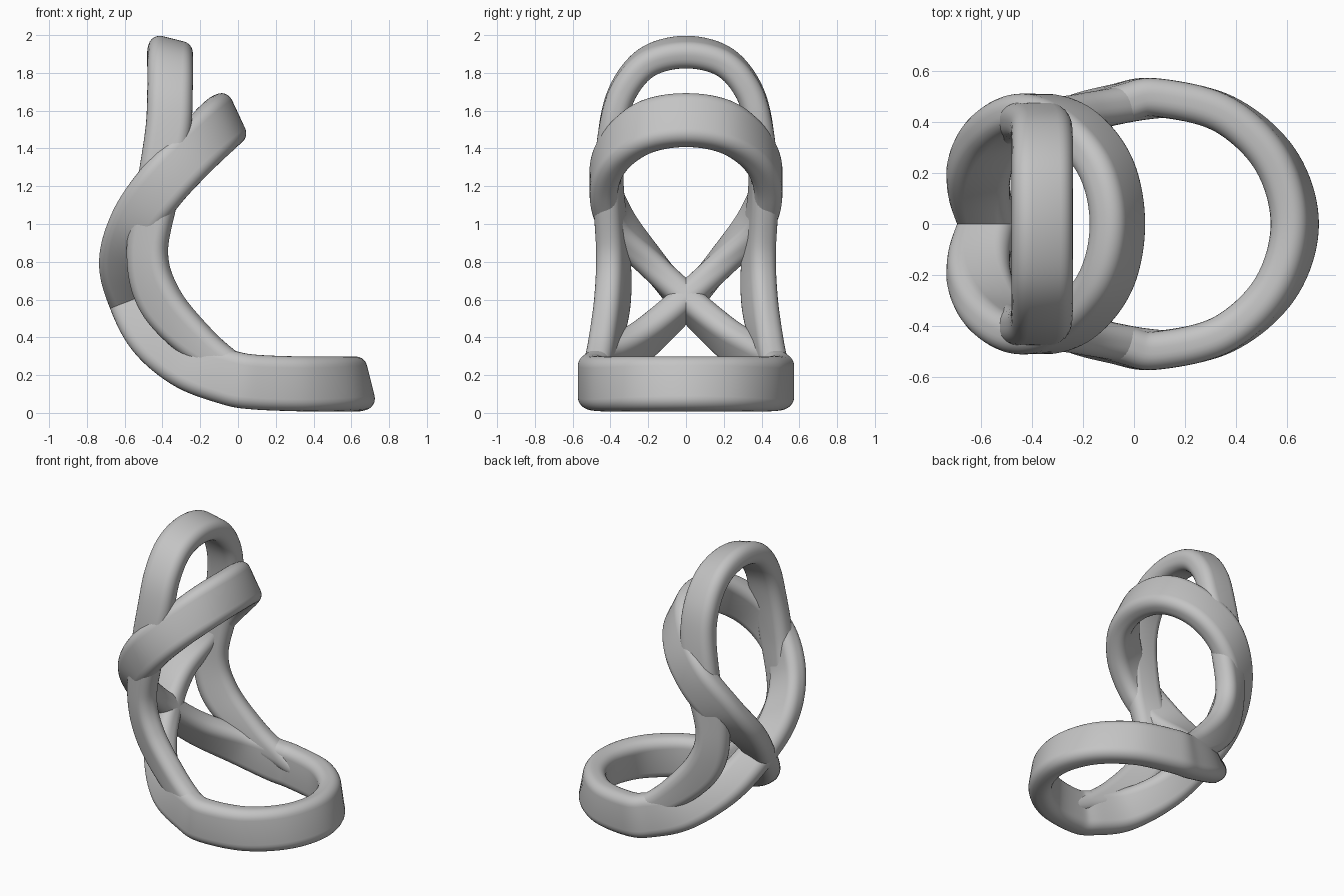
import bpy, bmesh, math
from mathutils import Vector

cube = bpy.data.objects.get("Cube")
if cube:
    bpy.data.objects.remove(cube)

grey = bpy.data.materials.new("plain_grey")
grey.use_nodes = True
COLOUR = (0.55, 0.55, 0.55, 1)
grey.diffuse_color = COLOUR
grey.node_tree.nodes["Principled BSDF"].inputs["Base Color"].default_value = COLOUR


def spline(a, b, c, d, t):
    """Smooth interpolation between b and c."""
    return [0.5 * (2 * q + (r - p) * t + (2 * p - 5 * q + 4 * r - s) * t * t
                   + (3 * q - p - 3 * r + s) * t ** 3) for p, q, r, s in zip(a, b, c, d)]


def resample(stations, closed, steps=10):
    n = len(stations)
    pick = (lambda i: stations[i % n]) if closed else (lambda i: stations[max(0, min(n - 1, i))])
    path = [spline(*(pick(i + k) for k in (-1, 0, 1, 2)), s / steps)
            for i in range(n if closed else n - 1) for s in range(steps)]
    return path if closed else path + [list(stations[-1])]


def section(width, thick, radius, arc=6):
    """Rounded rectangle outline."""
    radius = min(radius, width * 0.45, thick * 0.45)
    pts = []
    for q, (sx, sy) in enumerate([(1, 1), (-1, 1), (-1, -1), (1, -1)]):
        for k in range(arc + 1):
            ang = (q + k / arc) * math.pi / 2
            pts.append((sx * (width / 2 - radius) + radius * math.cos(ang),
                        sy * (thick / 2 - radius) + radius * math.sin(ang)))
    return pts


def band(name, stations, closed, thick):
    """Sweep a rounded bar; stations are x, y, z, width angle, width, sideways tilt."""
    path = resample(stations, closed)
    n = len(path)
    bm = bmesh.new()
    rings = []
    for i, (x, y, z, ang, width, tilt) in enumerate(path):
        before = path[i - 1] if closed or i else path[0]
        after = path[(i + 1) % n] if closed else path[min(i + 1, n - 1)]
        tangent = (Vector(after[:3]) - Vector(before[:3])).normalized()
        a = math.radians(ang)
        normal = tangent.cross(Vector((math.cos(a), tilt, math.sin(a)))).normalized()
        across = normal.cross(tangent)
        rings.append([bm.verts.new(Vector((x, y, z)) + across * u + normal * v)
                      for u, v in section(width, thick, 0.062)])
    for i in range(n if closed else n - 1):
        r, s = rings[i], rings[(i + 1) % n]
        for j in range(len(r)):
            k = (j + 1) % len(r)
            bm.faces.new((r[j], r[k], s[k], s[j]))
    if not closed:
        bm.faces.new(rings[0])
        bm.faces.new(rings[-1])
    bmesh.ops.recalc_face_normals(bm, faces=bm.faces)
    mesh = bpy.data.meshes.new(name)
    bm.to_mesh(mesh)
    bm.free()
    mesh.materials.append(grey)
    obj = bpy.data.objects.new(name, mesh)
    bpy.context.collection.objects.link(obj)
    bpy.ops.object.select_all(action='DESELECT')
    obj.select_set(True)
    bpy.context.view_layer.objects.active = obj
    bpy.ops.object.shade_smooth_by_angle(angle=math.radians(50))


def flipped(stations):
    return [(x, -y, z, a, w, -t) for x, y, z, a, w, t in reversed(stations)]


# Figure-eight band: upper hoop, crossing at the rear, base hoop
half = [
    (-0.065, 0, 1.55, 115, 0.29, 0), (-0.11, 0.22, 1.51, 118, 0.29, 0),
    (-0.24, 0.38, 1.38, 128, 0.28, 0), (-0.40, 0.435, 1.21, 136, 0.28, 0),
    (-0.54, 0.365, 1.01, 152, 0.27, -0.2), (-0.61, 0.19, 0.8, 176, 0.25, -0.12),
    (-0.57, 0, 0.595, 202, 0.23, 0), (-0.46, -0.21, 0.40, 225, 0.24, 0),
    (-0.27, -0.4, 0.26, 243, 0.27, 0), (-0.05, -0.475, 0.187, 257, 0.29, 0),
    (0.09, -0.495, 0.163, 265, 0.29, 0), (0.355, -0.43, 0.153, 274, 0.29, 0),
    (0.555, -0.25, 0.153, 281, 0.29, 0), (0.63, 0, 0.153, 284, 0.29, 0)]
band("figure_eight_band", half + flipped(half)[1:-1], True, 0.15)

# Tall arch whose legs lean inward at the rear and sweep into the base hoop
leg = [
    (-0.36, 0, 1.91, 166, 0.24, 0), (-0.36, 0.2, 1.86, 168, 0.24, 0),
    (-0.36, 0.33, 1.71, 172, 0.24, 0), (-0.37, 0.39, 1.5, 177, 0.24, 0),
    (-0.42, 0.41, 1.2, 182, 0.23, -0.15), (-0.48, 0.385, 0.85, 186, 0.22, -0.45),
    (-0.41, 0.39, 0.59, 212, 0.24, -0.45), (-0.2, 0.435, 0.36, 232, 0.2, -0.25),
    (0.0, 0.475, 0.23, 248, 0.14, -0.05), (0.12, 0.49, 0.17, 262, 0.1, 0)]
band("tall_arch", flipped(leg) + leg[1:], False, 0.145)
